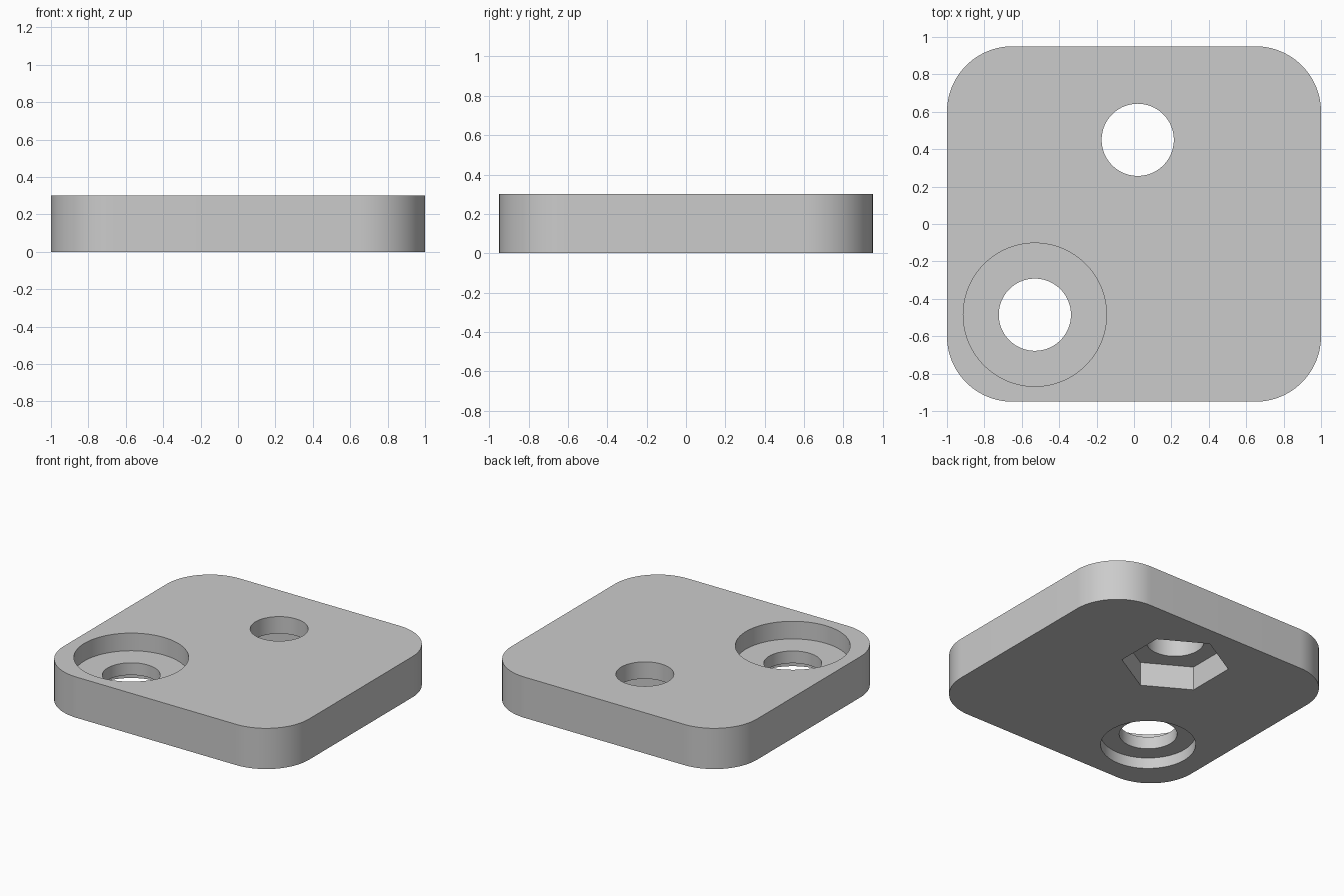
import bpy
import bmesh
from math import cos, sin, pi, radians

if "Cube" in bpy.data.objects:
    bpy.data.objects.remove(bpy.data.objects["Cube"], do_unlink=True)

grey = bpy.data.materials.new("light grey")
colour = (0.6, 0.6, 0.6, 1)
grey.diffuse_color = colour
grey.use_nodes = True
grey.node_tree.nodes["Principled BSDF"].inputs["Base Color"].default_value = colour

HEIGHT = 0.3
OVER = 0.1  # how far cutters reach past the plate


def arc(x, y, radius, start, sweep, steps):
    return [(x + radius * cos(start + sweep * i / steps),
             y + radius * sin(start + sweep * i / steps)) for i in range(steps + 1)]


def prism(name, outline, low, high):
    """Extrude a flat outline between two heights."""
    bm = bmesh.new()
    base = bm.faces.new([bm.verts.new((x, y, low)) for x, y in outline])
    top = bmesh.ops.extrude_face_region(bm, geom=[base])["geom"]
    verts = [v for v in top if isinstance(v, bmesh.types.BMVert)]
    bmesh.ops.translate(bm, verts=verts, vec=(0, 0, high - low))
    bmesh.ops.recalc_face_normals(bm, faces=bm.faces)
    mesh = bpy.data.meshes.new(name)
    bm.to_mesh(mesh)
    bm.free()
    mesh.materials.append(grey)
    obj = bpy.data.objects.new(name, mesh)
    bpy.context.collection.objects.link(obj)
    return obj


# Plate with rounded corners
half_x, half_y, corner = 1.0, 0.95, 0.35
outline = []
for i, (sx, sy) in enumerate([(1, 1), (-1, 1), (-1, -1), (1, -1)]):
    outline += arc(sx * (half_x - corner), sy * (half_y - corner), corner,
                   i * pi / 2, pi / 2, 24)
plate = prism("mounting_plate", outline, 0, HEIGHT)


def cut(name, centre, radius, low, high, sides=96, turn=0):
    """Subtract a round or many-sided pocket from the plate."""
    ring = arc(*centre, radius, radians(turn), 2 * pi, sides)[:-1]
    cutter = prism(name, ring, low, high)
    cutter.hide_render = True
    mod = plate.modifiers.new(name, 'BOOLEAN')
    mod.operation = 'DIFFERENCE'
    mod.solver = 'EXACT'
    mod.object = cutter
    bpy.context.view_layer.objects.active = plate
    bpy.ops.object.modifier_apply(modifier=name)
    bpy.data.objects.remove(cutter, do_unlink=True)


# Stepped hole: wide recess above, shallower recess below
stepped = (-0.53, -0.485)
cut("top_recess", stepped, 0.383, 0.17, HEIGHT + OVER)
cut("bottom_recess", stepped, 0.317, -OVER, 0.08)
cut("stepped_hole", stepped, 0.193, -OVER, HEIGHT + OVER)

# Bolt hole with a hexagonal nut pocket underneath
bolt = (0.02, 0.45)
cut("nut_pocket", bolt, 0.36, -OVER, 0.175, sides=6, turn=30)
cut("bolt_hole", bolt, 0.193, -OVER, HEIGHT + OVER)

# Smooth the curved walls, keep the rims sharp
bpy.ops.object.select_all(action='DESELECT')
plate.select_set(True)
bpy.context.view_layer.objects.active = plate
bpy.ops.object.shade_smooth_by_angle(angle=radians(30))
